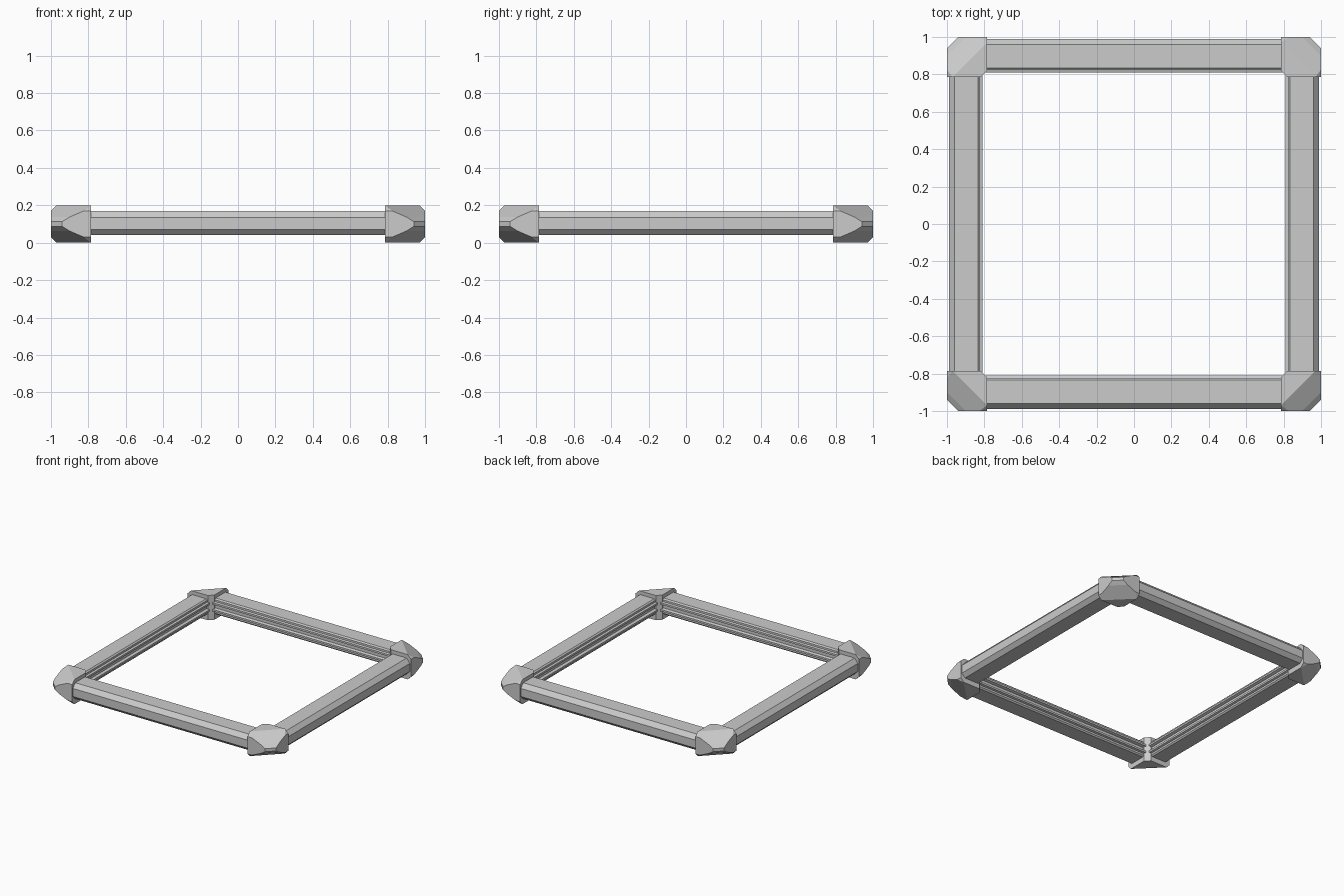
import bpy, bmesh
from math import pi
from mathutils import Matrix, Vector

if "Cube" in bpy.data.objects:
    bpy.data.objects.remove(bpy.data.objects["Cube"])


def finish(name, bm, turn):
    bmesh.ops.rotate(bm, verts=bm.verts, cent=(0, 0, 0), matrix=Matrix.Rotation(turn, 3, 'Z'))
    bmesh.ops.recalc_face_normals(bm, faces=bm.faces)
    mesh = bpy.data.meshes.new(name)
    bm.to_mesh(mesh)
    bm.free()
    obj = bpy.data.objects.new(name, mesh)
    bpy.context.collection.objects.link(obj)


# Rail cross-section: (distance from centre, height); bevelled outside, grooved inside
RAIL = [(0.99, 0.07), (0.99, 0.135), (0.96, 0.17), (0.835, 0.17), (0.825, 0.16),
        (0.825, 0.145), (0.81, 0.14), (0.81, 0.125), (0.83, 0.118), (0.83, 0.092),
        (0.81, 0.085), (0.81, 0.07), (0.825, 0.065), (0.825, 0.05), (0.835, 0.04),
        (0.96, 0.04)]


def rail(name, turn):
    bm = bmesh.new()
    face = bm.faces.new([bm.verts.new((-0.81, -d, z)) for d, z in RAIL])
    ext = bmesh.ops.extrude_face_region(bm, geom=[face], use_keep_orig=True)
    moved = [v for v in ext['geom'] if isinstance(v, bmesh.types.BMVert)]
    bmesh.ops.translate(bm, verts=moved, vec=(1.62, 0, 0))
    finish(name, bm, turn)


# Planes trimming the corner block: (point, outward normal), upper ones mirrored about z = 0.1
UPPER = [((1.0, 0.8, 0.17), (0.03, 0, 0.03)),
         ((0.8, 1.0, 0.17), (0, 0.03, 0.03)),
         ((0.90, 0.90, 0.2), (0.05, 0.05, 0.08)),
         ((0.94, 1.0, 0.12), (0.05, 0.05, 0.115))]
UPRIGHT = [((0.94, 1.0, 0.1), (1, 1, 0)),
           ((0.785, 0.82, 0.1), (-1, -1, 0))]


def corner(name, turn):
    bm = bmesh.new()
    bmesh.ops.create_cube(bm, size=1)
    bmesh.ops.scale(bm, verts=bm.verts, vec=(0.215, 0.215, 0.2))
    bmesh.ops.translate(bm, verts=bm.verts, vec=(0.8925, 0.8925, 0.1))
    lower = [((x, y, 0.2 - z), (a, b, -c)) for (x, y, z), (a, b, c) in UPPER]
    for co, no in UPPER + lower + UPRIGHT:
        geom = bm.verts[:] + bm.edges[:] + bm.faces[:]
        cut = bmesh.ops.bisect_plane(bm, geom=geom, dist=1e-5, plane_co=co,
                                     plane_no=Vector(no).normalized(), clear_outer=True)
        edges = [e for e in cut['geom_cut'] if isinstance(e, bmesh.types.BMEdge)]
        bmesh.ops.holes_fill(bm, edges=edges, sides=0)
    finish(name, bm, turn)


# Four rails and four corner caps
for i, side in enumerate(("front", "right", "back", "left")):
    rail(side + "_rail", i * pi / 2)
for i, place in enumerate(("back_right", "back_left", "front_left", "front_right")):
    corner(place + "_corner", i * pi / 2)
